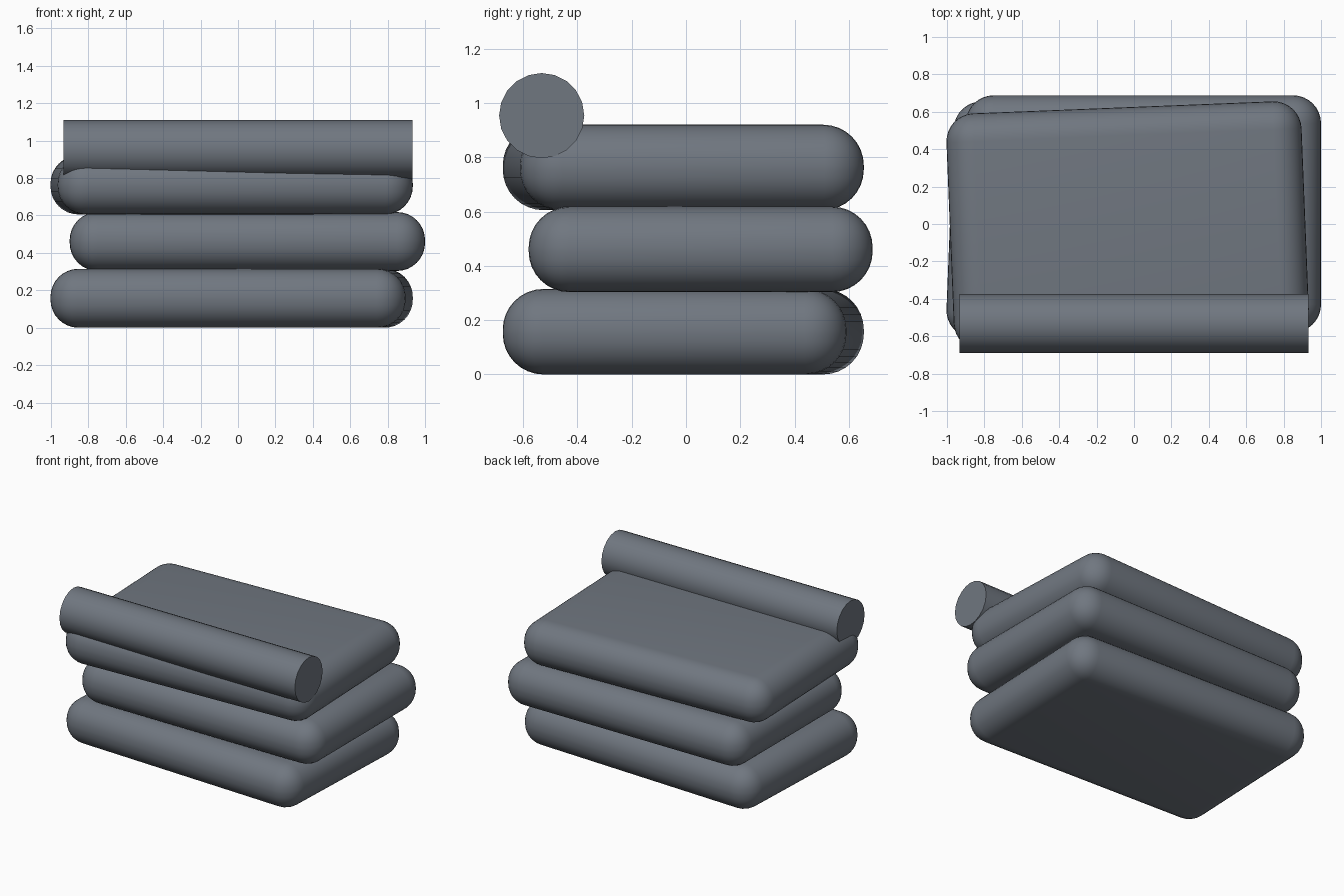
import bpy, math

if "Cube" in bpy.data.objects:
    bpy.data.objects.remove(bpy.data.objects["Cube"])

grey = bpy.data.materials.new("slate grey")
grey.diffuse_color = (0.162, 0.184, 0.216, 1)
grey.use_nodes = True
grey.node_tree.nodes["Principled BSDF"].inputs["Base Color"].default_value = grey.diffuse_color


def finish(obj, name):
    obj.name = name
    obj.data.materials.append(grey)
    bpy.ops.object.shade_smooth_by_angle(angle=math.radians(35))


def cushion(name, x, y, z, turn):
    # Box with fully rounded edges and corners
    bpy.ops.mesh.primitive_cube_add(size=1, location=(x, y, z))
    obj = bpy.context.object
    obj.scale = (1.9, 1.268, 0.315)
    bpy.ops.object.transform_apply(location=False, rotation=False, scale=True)
    bev = obj.modifiers.new("round", "BEVEL")
    bev.width = 0.15
    bev.segments = 8
    bev.limit_method = 'NONE'
    bpy.ops.object.modifier_apply(modifier="round")
    obj.rotation_euler.z = turn
    finish(obj, name)


# Stack of three slightly twisted cushions
cushion("bottom_cushion", -0.034, -0.01, 0.1575, -0.04)
cushion("middle_cushion", 0.05, 0.054, 0.461, 0)
cushion("top_cushion", -0.034, -0.01, 0.763, 0.04)

# Bolster roll along the front edge
bpy.ops.mesh.primitive_cylinder_add(vertices=20, radius=0.157, depth=1.866,
                                    location=(0, -0.532, 0.954),
                                    rotation=(0, math.pi / 2, 0))
finish(bpy.context.object, "bolster_roll")
